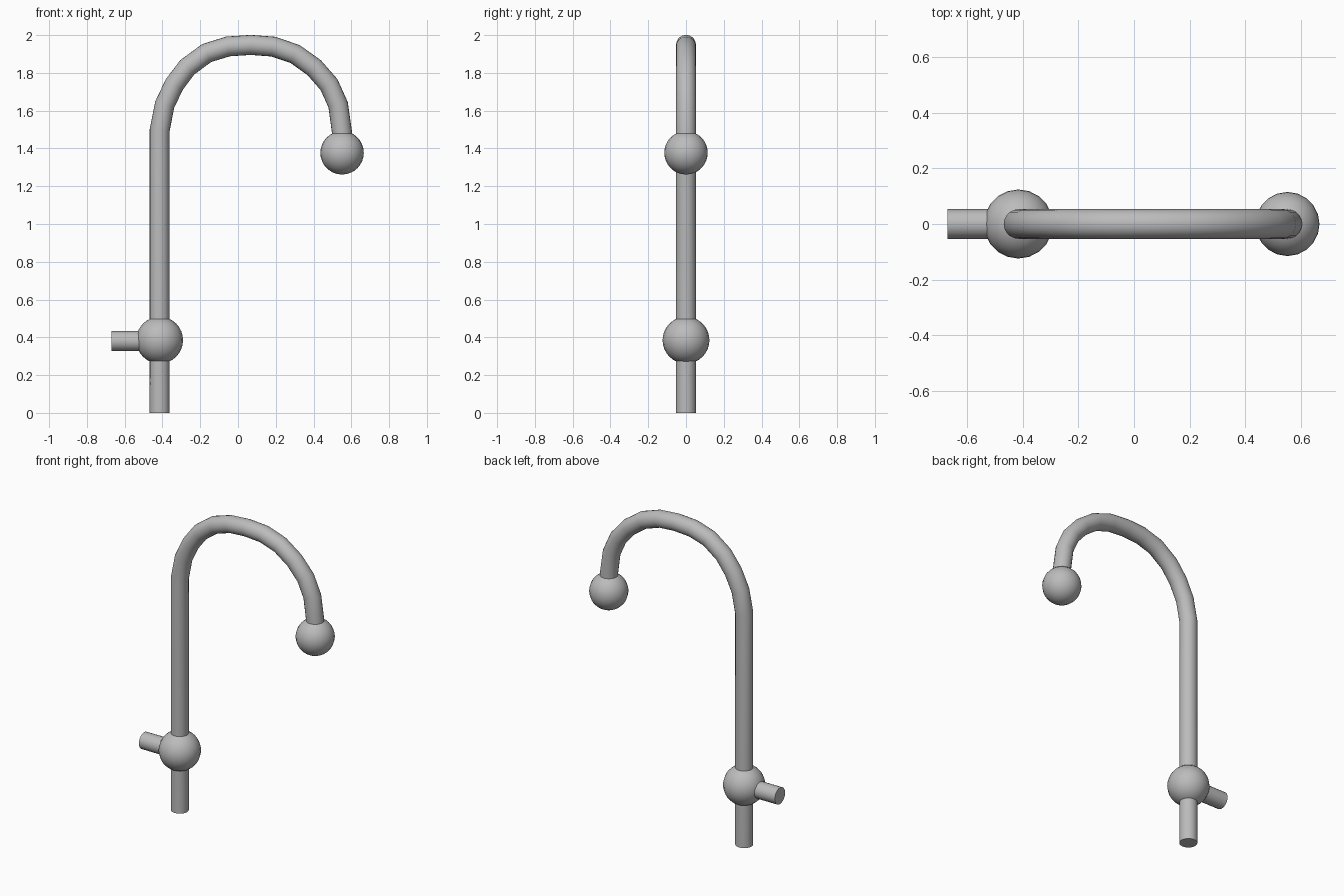
import bpy, bmesh, math
from mathutils import Vector

if "Cube" in bpy.data.objects:
    bpy.data.objects.remove(bpy.data.objects["Cube"])

R = 0.053      # tube radius
SIDES = 20

metal = bpy.data.materials.new("grey metal")
metal.diffuse_color = (0.5, 0.5, 0.5, 1)
metal.use_nodes = True
metal.node_tree.nodes["Principled BSDF"].inputs["Base Color"].default_value = metal.diffuse_color


def finish(name, bm):
    bmesh.ops.recalc_face_normals(bm, faces=bm.faces)
    me = bpy.data.meshes.new(name)
    bm.to_mesh(me)
    bm.free()
    me.materials.append(metal)
    ob = bpy.data.objects.new(name, me)
    bpy.context.collection.objects.link(ob)
    bpy.ops.object.select_all(action='DESELECT')
    ob.select_set(True)
    bpy.context.view_layer.objects.active = ob
    bpy.ops.object.shade_smooth_by_angle(angle=math.radians(35))


def tube(name, path, radius=R):
    """Sweep a round section along a path lying in the xz plane."""
    pts = [Vector((x, 0, z)) for x, z in path]
    bm = bmesh.new()
    rings = []
    for i, p in enumerate(pts):
        t = (p - pts[max(i - 1, 0)]).normalized() + (pts[min(i + 1, len(pts) - 1)] - p).normalized()
        t.normalize()
        n = Vector((t.z, 0, -t.x))
        rings.append([bm.verts.new(p + radius * (n * math.cos(a) + Vector((0, math.sin(a), 0))))
                      for a in (2 * math.pi * k / SIDES for k in range(SIDES))])
    for a, b in zip(rings, rings[1:]):
        for k in range(SIDES):
            j = (k + 1) % SIDES
            bm.faces.new((a[k], a[j], b[j], b[k]))
    bm.faces.new(rings[0])
    bm.faces.new(rings[-1])
    finish(name, bm)


def ball(name, x, z, radius):
    bm = bmesh.new()
    bmesh.ops.create_uvsphere(bm, u_segments=20, v_segments=16, radius=radius)
    bmesh.ops.translate(bm, verts=bm.verts, vec=(x, 0, z))
    finish(name, bm)


# riser and curved spout in one tube
tube("spout_tube", [
    (-0.415, 0), (-0.415, 1.496), (-0.388, 1.632), (-0.337, 1.739), (-0.268, 1.83),
    (-0.166, 1.905), (-0.053, 1.940), (0.067, 1.948), (0.187, 1.939), (0.302, 1.900),
    (0.403, 1.828), (0.482, 1.738), (0.530, 1.631), (0.550, 1.488), (0.553, 1.42)])

# side handle stub
tube("side_handle", [(-0.67, 0.38), (-0.415, 0.38)])

# valve body and outlet head
ball("valve_ball", -0.415, 0.385, 0.124)
ball("outlet_ball", 0.551, 1.377, 0.115)
